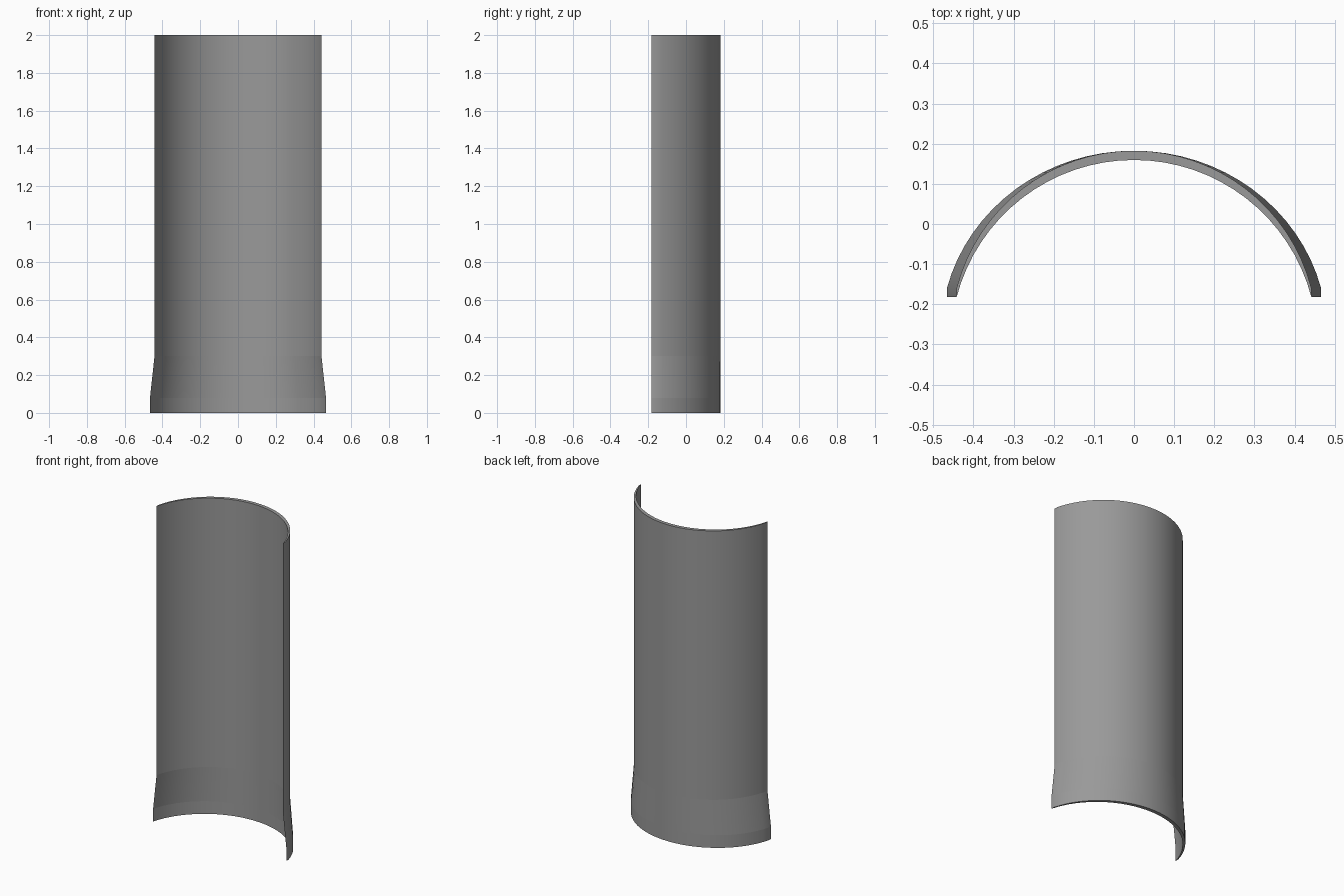
import bpy, bmesh, math

if "Cube" in bpy.data.objects:
    bpy.data.objects.remove(bpy.data.objects["Cube"])

SEGMENTS = 32
HALF_W, RISE, THICK, Y_TOP = 0.442, 0.342, 0.023, 0.1825
RADIUS = (HALF_W**2 + RISE**2) / (2 * RISE)
SWEEP = math.asin(HALF_W / RADIUS)
FLARE = 0.466 / HALF_W

# Heights and sideways stretch: the foot flares, the rest is straight
LEVELS = [(0.0, FLARE), (0.08, FLARE), (0.30, 1.0), (2.0, 1.0)]


def section():
    """Closed arch outline: outer arc, then the same arc shifted forward."""
    arc = []
    for i in range(SEGMENTS + 1):
        a = SWEEP * (2 * i / SEGMENTS - 1)
        arc.append((RADIUS * math.sin(a), Y_TOP - RADIUS * (1 - math.cos(a))))
    return arc + [(x, y - THICK) for x, y in reversed(arc)]


# Curved shell lofted through the levels
bm = bmesh.new()
rings = [[bm.verts.new((x * s, y, z)) for x, y in section()] for z, s in LEVELS]
n = len(rings[0])
for low, high in zip(rings, rings[1:]):
    for i in range(n):
        j = (i + 1) % n
        bm.faces.new((low[i], low[j], high[j], high[i]))

# Bottom and top rims
for ring in (rings[0], rings[-1]):
    for i in range(SEGMENTS):
        bm.faces.new((ring[i], ring[i + 1], ring[n - 2 - i], ring[n - 1 - i]))
bmesh.ops.recalc_face_normals(bm, faces=bm.faces)

# Crisp creases where the flare starts and ends
for ring in rings[1:3]:
    for i in range(n):
        bm.edges.get((ring[i], ring[(i + 1) % n])).smooth = False

mesh = bpy.data.meshes.new("curved_shell")
bm.to_mesh(mesh)
bm.free()
shell = bpy.data.objects.new("curved_shell", mesh)
bpy.context.collection.objects.link(shell)

# Dark grey finish
grey = bpy.data.materials.new("dark_grey")
grey.diffuse_color = (0.32, 0.32, 0.32, 1)
grey.use_nodes = True
grey.node_tree.nodes["Principled BSDF"].inputs["Base Color"].default_value = grey.diffuse_color
mesh.materials.append(grey)

bpy.context.view_layer.objects.active = shell
shell.select_set(True)
bpy.ops.object.shade_smooth_by_angle(angle=math.radians(30), keep_sharp_edges=True)
